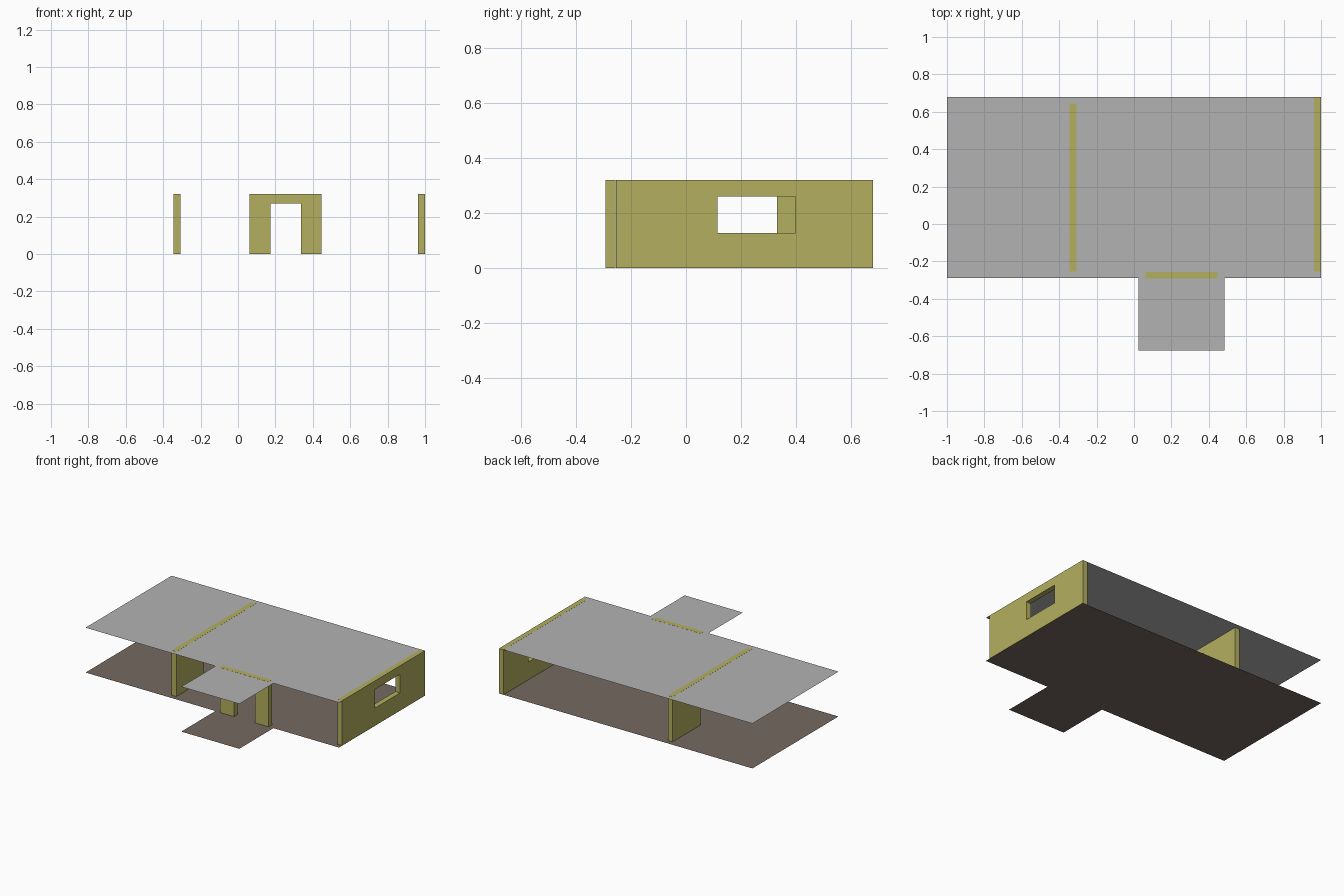
import bpy, bmesh
from mathutils import Vector

cube = bpy.data.objects.get("Cube")
if cube:
    bpy.data.objects.remove(cube, do_unlink=True)

H = 0.32      # storey height
T = 0.037     # wall thickness
EPS = 0.0006  # keeps wall ends clear of the sheets


def material(name, rgb):
    m = bpy.data.materials.new(name)
    m.use_nodes = True
    m.diffuse_color = (*rgb, 1)
    m.node_tree.nodes["Principled BSDF"].inputs["Base Color"].default_value = (*rgb, 1)
    return m


ochre = material("ochre wall", (0.456, 0.429, 0.114))
grey = material("grey roof", (0.450, 0.450, 0.450))
brown = material("brown floor", (0.178, 0.141, 0.117))


def finish(bm, name, mat):
    me = bpy.data.meshes.new(name)
    bm.to_mesh(me)
    bm.free()
    me.materials.append(mat)
    ob = bpy.data.objects.new(name, me)
    bpy.context.collection.objects.link(ob)
    return ob


def wall(name, us, vs, hole, place, thickness):
    """Panel on a grid of breaks, one cell left open, extruded to thickness."""
    bm = bmesh.new()
    for i in range(len(us) - 1):
        for j in range(len(vs) - 1):
            if (i, j) != hole:
                corners = ((us[i], vs[j]), (us[i + 1], vs[j]),
                           (us[i + 1], vs[j + 1]), (us[i], vs[j + 1]))
                bm.faces.new([bm.verts.new(place(u, v)) for u, v in corners])
    bmesh.ops.remove_doubles(bm, verts=bm.verts[:], dist=1e-5)
    out = bmesh.ops.extrude_face_region(bm, geom=bm.faces[:], use_keep_orig=True)
    moved = [g for g in out["geom"] if isinstance(g, bmesh.types.BMVert)]
    bmesh.ops.translate(bm, verts=moved, vec=Vector(thickness))
    bmesh.ops.recalc_face_normals(bm, faces=bm.faces[:])
    return finish(bm, name, ochre)


def sheet(name, z, mat):
    """Flat outline of the main room with the porch in front."""
    outline = [(-1, 0.68), (-1, -0.29), (0.025, -0.29), (0.025, -0.675),
               (0.483, -0.675), (0.483, -0.29), (1, -0.29), (1, 0.68)]
    bm = bmesh.new()
    bm.faces.new([bm.verts.new((x, y, z)) for x, y in outline])
    return finish(bm, name, mat)


# Floor and roof
sheet("floor", 0, brown)
sheet("roof", H, grey)

# Walls: end wall with a window, partition and front wall with doorways
bottom, top, door = EPS, H + EPS, 0.27
wall("end_wall", (-0.255, 0.115, 0.397, 0.68), (bottom, 0.127, 0.26, top), (1, 1),
     lambda u, v: (1 - T, u, v), (T, 0, 0))
wall("partition_wall", (-0.255, 0.05, 0.33, 0.645), (bottom, door, top), (1, 0),
     lambda u, v: (-0.345, u, v), (T, 0, 0))
wall("front_wall", (0.062, 0.173, 0.338, 0.447), (bottom, door, top), (1, 0),
     lambda u, v: (u, -0.2925, v), (0, T, 0))
